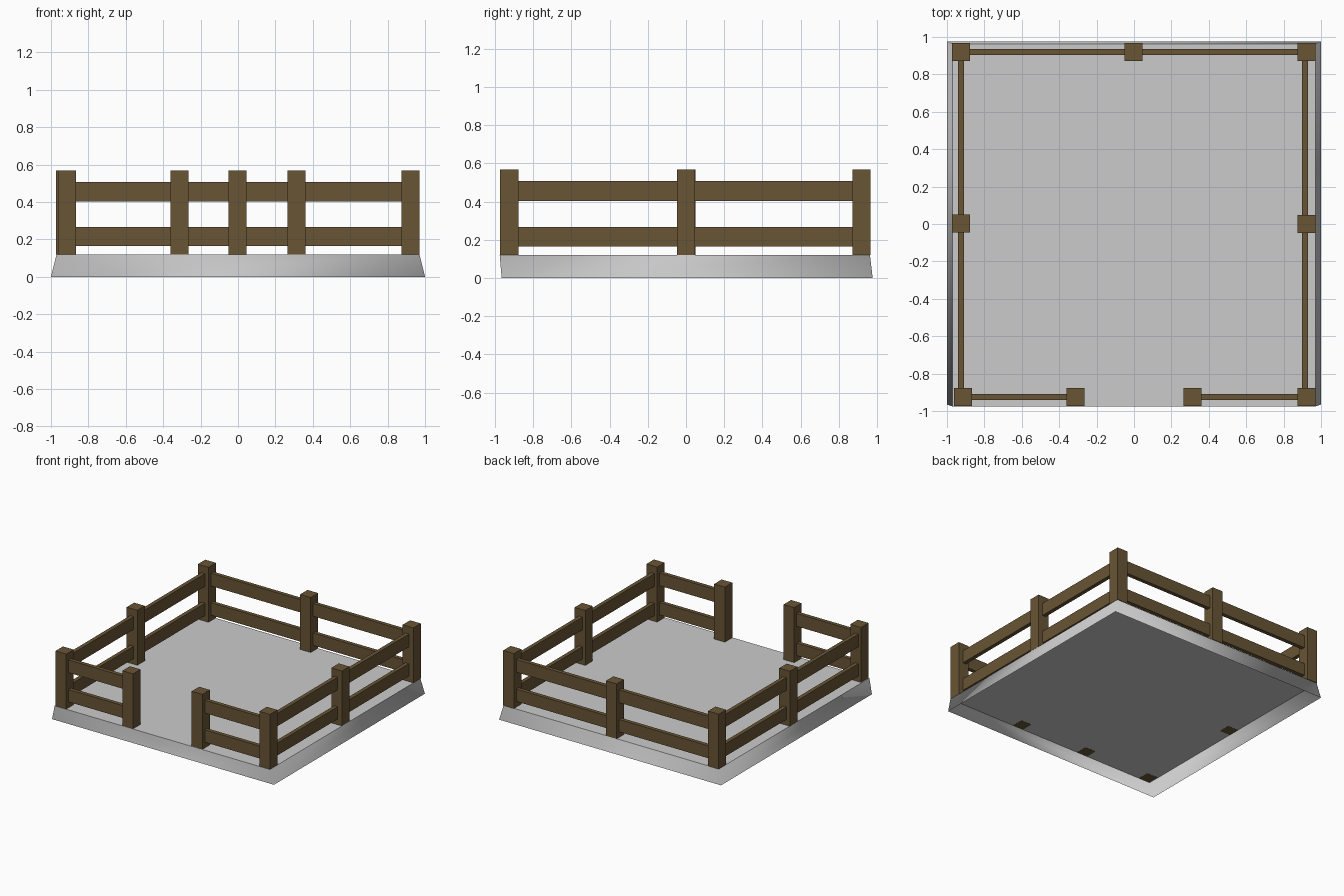
import bpy, bmesh

if "Cube" in bpy.data.objects:
    bpy.data.objects.remove(bpy.data.objects["Cube"])

wood = bpy.data.materials.new("brown_wood")
wood.diffuse_color = (0.14, 0.09, 0.035, 1)
wood.use_nodes = True
wood.node_tree.nodes["Principled BSDF"].inputs["Base Color"].default_value = wood.diffuse_color


def box(name, lo, hi):
    bm = bmesh.new()
    bmesh.ops.create_cube(bm, size=1)
    for v in bm.verts:
        v.co = [(a + b) / 2 + c * (b - a) for a, b, c in zip(lo, hi, v.co)]
    me = bpy.data.meshes.new(name)
    bm.to_mesh(me)
    bm.free()
    me.materials.append(wood)
    ob = bpy.data.objects.new(name, me)
    bpy.context.collection.objects.link(ob)
    return ob


# Platform: top sheet with a flared skirt, open underneath
bm = bmesh.new()
top = [bm.verts.new(p) for p in
       [(-.97, -.975, .12), (.97, -.975, .12), (.97, .963, .12), (-.97, .963, .12)]]
low = [bm.verts.new(p) for p in
       [(-1, -.965, 0), (1, -.965, 0), (1, .977, 0), (-1, .977, 0)]]
deck = bm.faces.new(top)
for i in range(4):
    j = (i + 1) % 4
    bm.faces.new((low[i], low[j], top[j], top[i])).smooth = True
for e in deck.edges:
    e.smooth = False
me = bpy.data.meshes.new("platform")
bm.to_mesh(me)
bm.free()
bpy.context.collection.objects.link(bpy.data.objects.new("platform", me))

# Posts: x, y and whether the foot pokes through the deck
H = 0.048
posts = {
    "front_left_post": (-.915, -.925, True),
    "gate_left_post": (-.313, -.925, True),
    "gate_right_post": (.312, -.925, True),
    "front_right_post": (.922, -.925, False),
    "right_middle_post": (.922, 0, False),
    "back_right_post": (.922, .919, False),
    "back_middle_post": (-.003, .919, False),
    "back_left_post": (-.924, .919, False),
    "left_middle_post": (-.924, .003, True),
}
for name, (x, y, through) in posts.items():
    z = .119 if through else .1205
    box(name, (x - H, y - H, z), (x + H, y + H, .568))

# Two rails along each run of fence, ends buried in the posts
T = 0.016
runs = {
    "front_left": ("x", -.925, -.915, -.313),
    "front_right": ("x", -.925, .312, .922),
    "back": ("x", .919, -.924, .922),
    "left": ("y", -.924, -.925, .919),
    "right": ("y", .915, -.925, .919),
}
for name, (axis, pos, a, b) in runs.items():
    for level, z0, z1 in (("lower", .166, .267), ("upper", .404, .508)):
        a1, b1 = a + .03, b - .03
        if axis == "x":
            lo, hi = (a1, pos - T, z0), (b1, pos + T, z1)
        else:
            lo, hi = (pos - T, a1, z0), (pos + T, b1, z1)
        box(f"{name}_{level}_rail", lo, hi)
